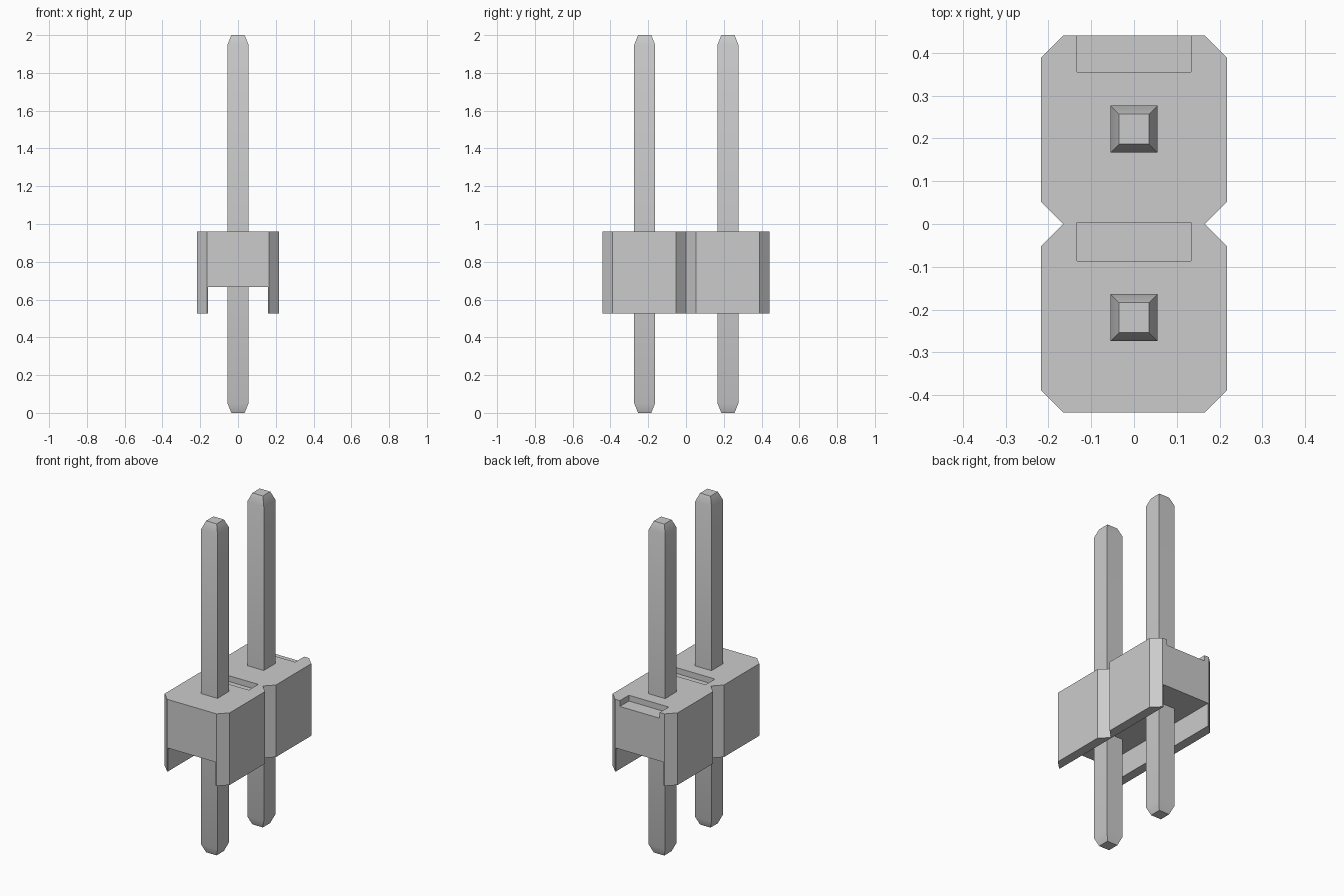
import bpy
import bmesh

cube = bpy.data.objects.get("Cube")
if cube:
    bpy.data.objects.remove(cube, do_unlink=True)

grey = bpy.data.materials.new("plain_grey")
grey.use_nodes = True
colour = (0.6, 0.6, 0.6, 1)
grey.diffuse_color = colour
grey.node_tree.nodes["Principled BSDF"].inputs["Base Color"].default_value = colour

HALF_X, PITCH, CHAMFER = 0.217, 0.441, 0.052
BOTTOM, TOP = 0.525, 0.96


def add_object(name, bm):
    bmesh.ops.recalc_face_normals(bm, faces=bm.faces)
    mesh = bpy.data.meshes.new(name)
    bm.to_mesh(mesh)
    bm.free()
    obj = bpy.data.objects.new(name, mesh)
    bpy.context.collection.objects.link(obj)
    mesh.materials.append(grey)
    return obj


def activate(obj):
    bpy.ops.object.select_all(action="DESELECT")
    obj.select_set(True)
    bpy.context.view_layer.objects.active = obj


def cut_box(target, low, high):
    """Subtract an axis-aligned box from the target."""
    bm = bmesh.new()
    bmesh.ops.create_cube(bm, size=1)
    for v in bm.verts:
        v.co = [high[i] if v.co[i] > 0 else low[i] for i in range(3)]
    cutter = add_object("cutter", bm)
    cutter.hide_render = True
    mod = target.modifiers.new("cut", "BOOLEAN")
    mod.operation, mod.solver, mod.object = "DIFFERENCE", "EXACT", cutter
    activate(target)
    bpy.ops.object.modifier_apply(modifier=mod.name)
    bpy.data.objects.remove(cutter, do_unlink=True)


# Housing: two chamfered cells in a row, with a waist between them
inner = HALF_X - CHAMFER
side = [(inner, -PITCH), (HALF_X, CHAMFER - PITCH), (HALF_X, -CHAMFER),
        (inner, 0), (HALF_X, CHAMFER), (HALF_X, PITCH - CHAMFER), (inner, PITCH)]
outline = side + [(-x, y) for x, y in reversed(side)]
bm = bmesh.new()
base = bm.faces.new([bm.verts.new((x, y, BOTTOM)) for x, y in outline])
extruded = bmesh.ops.extrude_face_region(bm, geom=[base])["geom"]
bmesh.ops.translate(bm, vec=(0, 0, TOP - BOTTOM),
                    verts=[g for g in extruded if isinstance(g, bmesh.types.BMVert)])
housing = add_object("housing", bm)

# Channel along the underside
cut_box(housing, (-0.16, -1, 0.3), (0.16, 1, 0.667))

# Shallow slot at the rear of each cell's top
cut_box(housing, (-0.133, -0.087, TOP - 0.035), (0.133, 0.003, 1.2))
cut_box(housing, (-0.133, 0.355, TOP - 0.035), (0.133, 0.6, 1.2))


# Square pins with tapered ends
def add_pin(name, y):
    bm = bmesh.new()
    rings = []
    for z, r in ((0, 0.035), (0.05, 0.055), (1.95, 0.055), (2, 0.035)):
        corners = ((-r, -r), (r, -r), (r, r), (-r, r))
        rings.append([bm.verts.new((a, y + b, z)) for a, b in corners])
    for low, high in zip(rings, rings[1:]):
        for i in range(4):
            j = (i + 1) % 4
            bm.faces.new((low[i], low[j], high[j], high[i]))
    bm.faces.new(rings[0])
    bm.faces.new(rings[-1])
    pin = add_object(name, bm)
    activate(pin)
    bpy.ops.object.shade_smooth_by_angle()


add_pin("front_pin", -0.219)
add_pin("rear_pin", 0.222)
